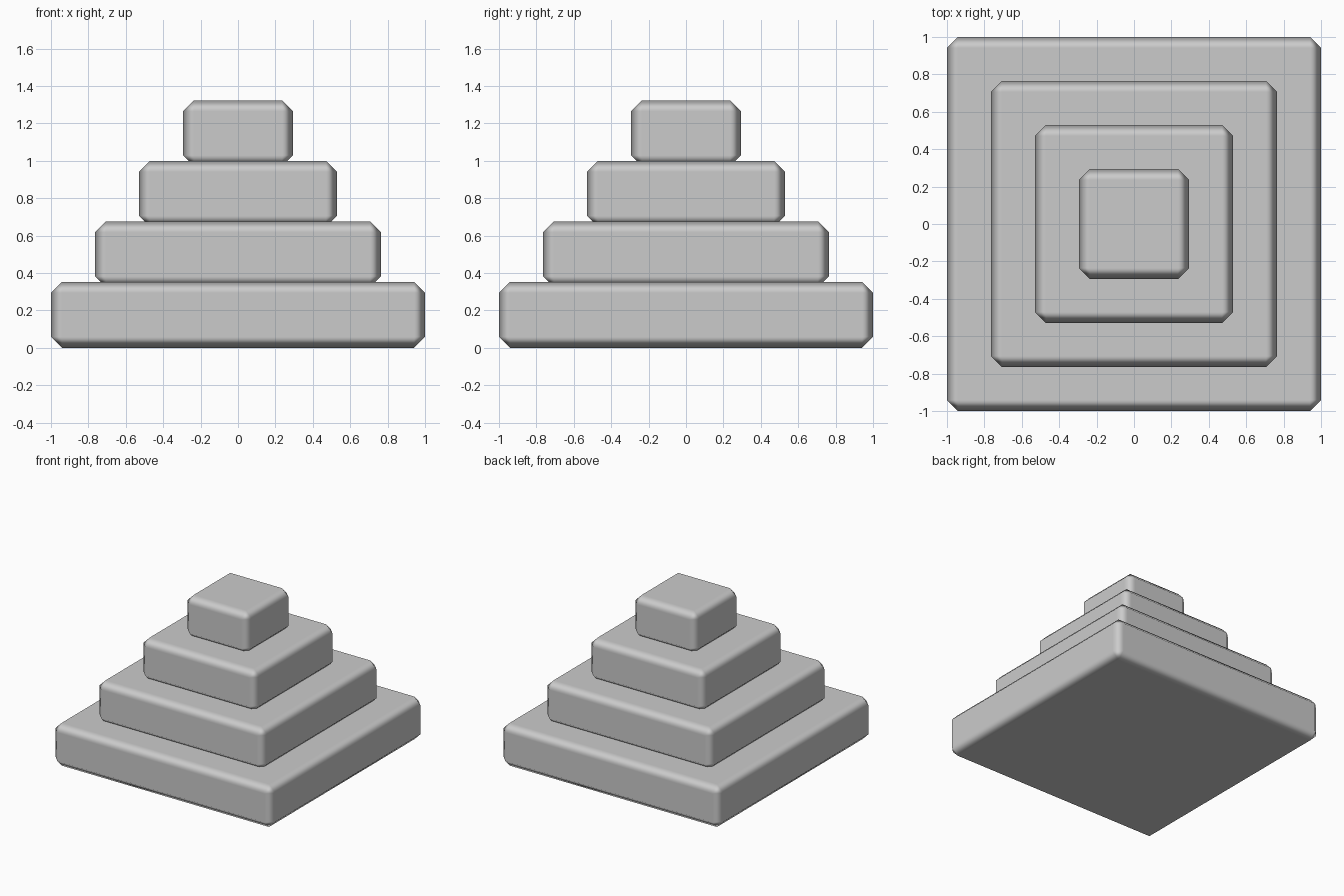
import bpy

if "Cube" in bpy.data.objects:
    bpy.data.objects.remove(bpy.data.objects["Cube"])

U = 1 / 17            # base unit: bevel width
HEIGHT = 6 * U        # height of every tier
STEP = 5.5 * U        # vertical spacing, tiers overlap slightly


def tier(name, half, bottom):
    bpy.ops.mesh.primitive_cube_add(size=1, location=(0, 0, bottom + HEIGHT / 2))
    ob = bpy.context.object
    ob.name = name
    ob.scale = (2 * half, 2 * half, HEIGHT)
    bpy.ops.object.transform_apply(location=False, rotation=False, scale=True)
    bpy.ops.object.shade_smooth()
    # single chamfer, smooth shaded with flat main faces
    bev = ob.modifiers.new("bevel", "BEVEL")
    bev.width = U
    bev.segments = 1
    bev.limit_method = "NONE"
    bev.harden_normals = True
    return ob


# Four stacked square tiers, shrinking upward
for i, name in enumerate(["base_tier", "lower_tier", "upper_tier", "top_tier"]):
    tier(name, (17 - 4 * i) * U, i * STEP)
